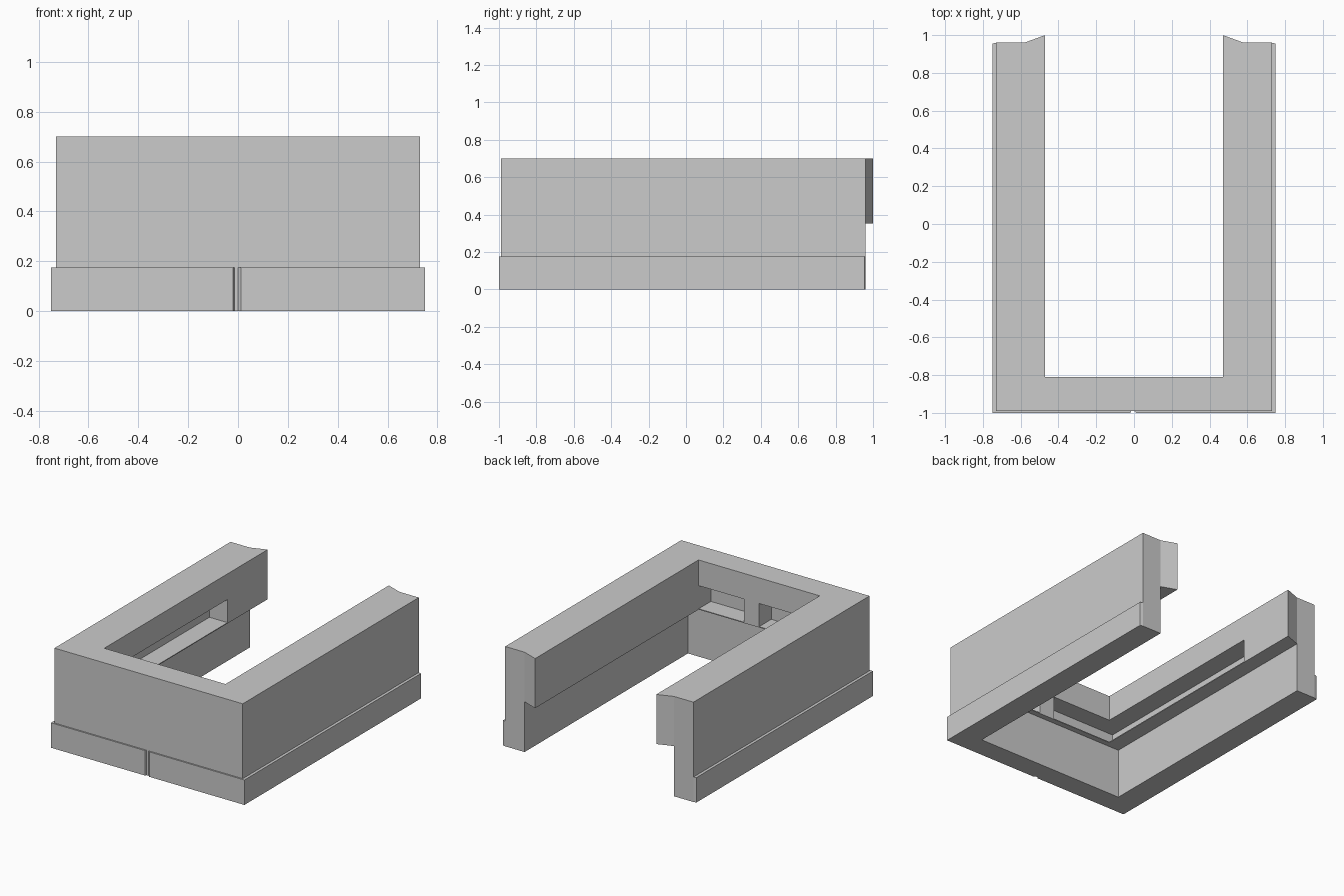
import bpy
import bmesh

if "Cube" in bpy.data.objects:
    bpy.data.objects.remove(bpy.data.objects["Cube"])


def prism(name, outline, z0, z1):
    """Extrude a plan outline between two heights."""
    bm = bmesh.new()
    face = bm.faces.new([bm.verts.new((x, y, z0)) for x, y in outline])
    ext = bmesh.ops.extrude_face_region(bm, geom=[face])
    top = [v for v in ext["geom"] if isinstance(v, bmesh.types.BMVert)]
    bmesh.ops.translate(bm, verts=top, vec=(0, 0, z1 - z0))
    bmesh.ops.recalc_face_normals(bm, faces=bm.faces[:])
    mesh = bpy.data.meshes.new(name)
    bm.to_mesh(mesh)
    bm.free()
    obj = bpy.data.objects.new(name, mesh)
    bpy.context.collection.objects.link(obj)
    return obj


def mirrored(half):
    """Close a right-hand half outline by mirroring it across x = 0."""
    return half + [(-x, y) for x, y in reversed(half)]


def cut(target, cutter):
    mod = target.modifiers.new("cut", "BOOLEAN")
    mod.operation = "DIFFERENCE"
    mod.solver = "EXACT"
    mod.object = cutter
    cutter.hide_render = True
    bpy.context.view_layer.objects.active = target
    bpy.ops.object.modifier_apply(modifier=mod.name)
    bpy.data.objects.remove(cutter, do_unlink=True)


# Base plinth: U plan with a small joint notch in the front
right = [(0.75, -1.0), (0.75, 0.955), (0.73, 0.96), (0.58, 0.96), (0.58, -0.85)]
left = [(-x, y) for x, y in reversed(right)]
notch = [(-0.02, -1.0), (-0.015, -0.99), (0.0, -0.99), (0.012, -1.0)]
prism("base_plinth", right + left + notch, 0.0, 0.175)

# Main wall: thick U with angled lips at the open ends
wall = prism("u_wall", mirrored([(0.73, -0.99), (0.73, 0.96), (0.58, 0.96),
                                 (0.47, 1.0), (0.47, -0.81)]), 0.175, 0.70)

# Undercut that thins the lower part of the wall
cut(wall, prism("undercut", [(-0.58, -0.85), (0.58, -0.85),
                             (0.58, 1.1), (-0.58, 1.1)], 0.1, 0.352))

# Inner slot, leaving a thin shelf and a central pillar
cut(wall, prism("slot_left", [(-0.61, -0.945), (0, -0.945), (0, -0.7),
                              (-0.4, -0.7), (-0.4, 0.555), (-0.61, 0.555)],
                0.358, 0.52))
cut(wall, prism("slot_right", [(0.118, -0.945), (0.469, -0.945),
                               (0.469, -0.7), (0.118, -0.7)], 0.358, 0.52))
